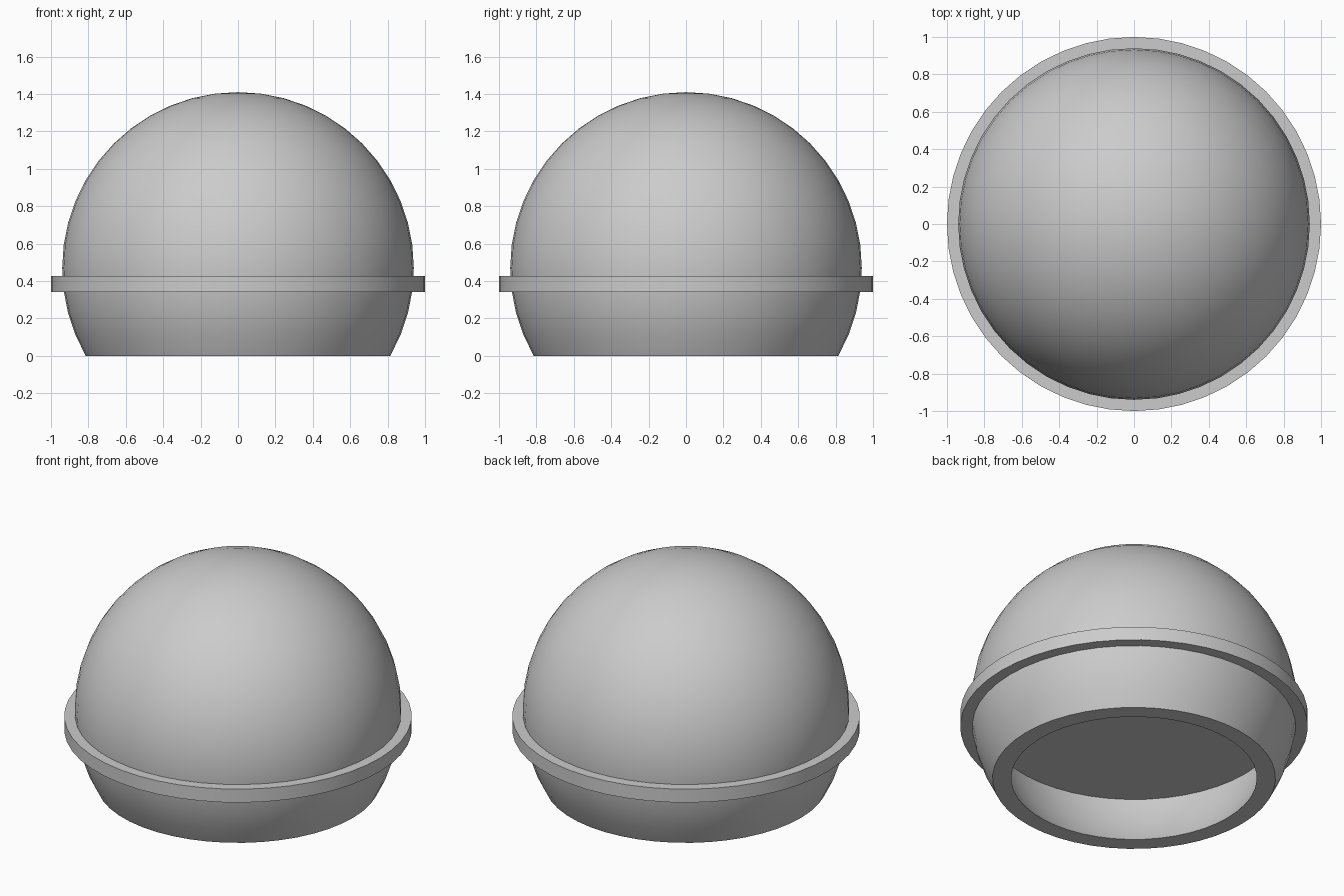
import bpy, bmesh
from mathutils import Matrix, Vector

cube = bpy.data.objects.get("Cube")
if cube:
    bpy.data.objects.remove(cube, do_unlink=True)

SEGMENTS, RINGS = 48, 24
CENTRE_Z, OUTER, INNER = 0.47, 0.94, 0.85

grey = bpy.data.materials.new("plain_grey")
grey.use_nodes = True
colour = (0.6, 0.6, 0.6, 1)
grey.diffuse_color = colour
grey.node_tree.nodes["Principled BSDF"].inputs["Base Color"].default_value = colour


def finish(name, bm):
    mesh = bpy.data.meshes.new(name)
    bm.to_mesh(mesh)
    bm.free()
    mesh.materials.append(grey)
    obj = bpy.data.objects.new(name, mesh)
    bpy.context.collection.objects.link(obj)
    bpy.ops.object.select_all(action="DESELECT")
    obj.select_set(True)
    bpy.context.view_layer.objects.active = obj
    bpy.ops.object.shade_smooth_by_angle(angle=0.52)
    return obj


# Hollow dome: two nested spheres, cut level at the ground and joined by a flat lip
bm = bmesh.new()
place = Matrix.Translation((0, 0, CENTRE_Z))
bmesh.ops.create_uvsphere(bm, u_segments=SEGMENTS, v_segments=RINGS, radius=INNER, matrix=place)
bmesh.ops.reverse_faces(bm, faces=bm.faces[:])
bmesh.ops.create_uvsphere(bm, u_segments=SEGMENTS, v_segments=RINGS, radius=OUTER, matrix=place)
bmesh.ops.bisect_plane(bm, geom=bm.verts[:] + bm.edges[:] + bm.faces[:],
                       plane_co=Vector(), plane_no=Vector((0, 0, 1)), clear_inner=True)
lip = bmesh.ops.bridge_loops(bm, edges=[e for e in bm.edges if e.is_boundary])["faces"]
bmesh.ops.recalc_face_normals(bm, faces=bm.faces[:])
finish("dome_shell", bm)

# Solid disc through the dome: its edge is the outer flange, its underside the inner ceiling
bm = bmesh.new()
bmesh.ops.create_cone(bm, cap_ends=True, segments=SEGMENTS, radius1=1, radius2=1,
                      depth=0.085, matrix=Matrix.Translation((0, 0, 0.385)))
finish("flange_disc", bm)
